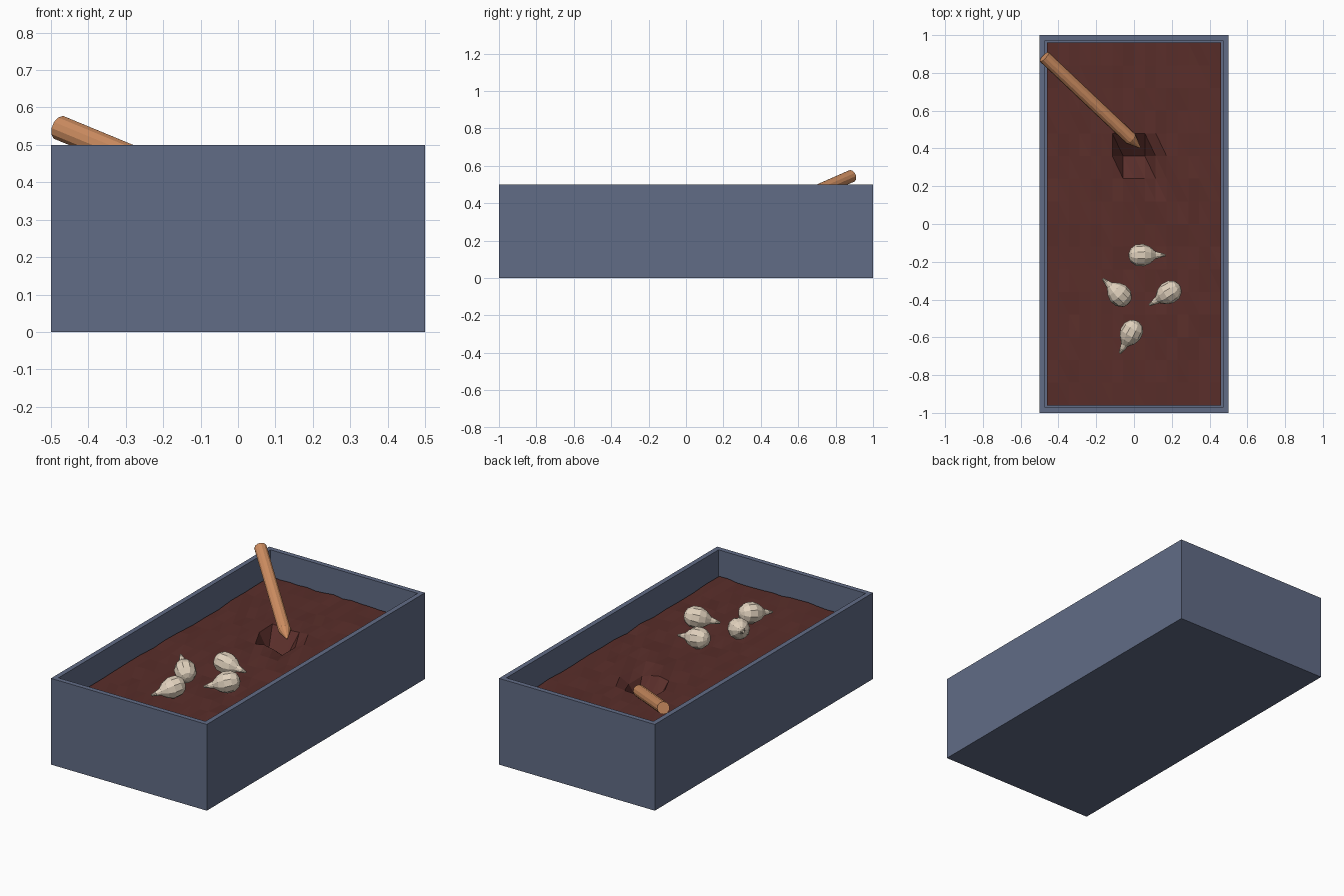
import bpy, bmesh, math, random
from mathutils import Vector

if "Cube" in bpy.data.objects:
    bpy.data.objects.remove(bpy.data.objects["Cube"])

random.seed(4)


def material(name, rgb):
    m = bpy.data.materials.new(name)
    m.diffuse_color = (*rgb, 1)
    m.use_nodes = True
    m.node_tree.nodes["Principled BSDF"].inputs["Base Color"].default_value = m.diffuse_color
    return m


def add_object(name, bm, mat):
    bmesh.ops.recalc_face_normals(bm, faces=bm.faces)
    me = bpy.data.meshes.new(name)
    bm.to_mesh(me)
    bm.free()
    me.materials.append(mat)
    ob = bpy.data.objects.new(name, me)
    bpy.context.collection.objects.link(ob)
    return ob


def lathe(name, profile, sides, base, tip, mat):
    """Spin (distance, radius) rings around local z, then aim from base to tip."""
    bm = bmesh.new()
    rings = []
    for t, r in profile:
        rings.append([bm.verts.new((r * math.cos(2 * math.pi * i / sides),
                                    r * math.sin(2 * math.pi * i / sides), t))
                      for i in range(sides)])
    for a, b in zip(rings, rings[1:]):
        for i in range(sides):
            j = (i + 1) % sides
            bm.faces.new((a[i], a[j], b[j], b[i]))
    bm.faces.new(rings[0][::-1])
    bm.faces.new(rings[-1])
    ob = add_object(name, bm, mat)
    ob.location = base
    ob.rotation_mode = 'QUATERNION'
    ob.rotation_quaternion = (Vector(tip) - Vector(base)).to_track_quat('Z', 'Y')
    return ob


blue = material("box_blue", (0.12, 0.15, 0.24))
brown = material("soil_brown", (0.10, 0.027, 0.023))
wood = material("wood", (0.62, 0.27, 0.12))
cream = material("bulb_cream", (0.75, 0.64, 0.51))

# Planter box: block with the top inset and sunk
bm = bmesh.new()
bmesh.ops.create_cube(bm, size=1)
for v in bm.verts:
    v.co = (v.co.x, v.co.y * 2, (v.co.z + 0.5) * 0.5)
top = max(bm.faces, key=lambda f: f.calc_center_median().z)
bmesh.ops.inset_region(bm, faces=[top], thickness=0.04)
floor = bmesh.ops.extrude_discrete_faces(bm, faces=[top])["faces"][0]
bmesh.ops.translate(bm, verts=floor.verts, vec=(0, 0, -0.46))
add_object("planter_box", bm, blue)

# Soil: 16 x 16 uneven triangulated grid with a planting hole
N = 16
bm = bmesh.new()
grid = []
for j in range(N + 1):
    row = []
    for i in range(N + 1):
        z = 0.35 + random.uniform(-0.006, 0.006)
        if j == 11 and i in (7, 8, 9):
            z = 0.25
        elif i == 10 and j in (10, 11):
            z = 0.325
        row.append(bm.verts.new((-0.46 + 0.92 * i / N, -0.96 + 1.92 * j / N, z)))
    grid.append(row)
for j in range(N):
    for i in range(N):
        a, b = grid[j][i], grid[j][i + 1]
        c, d = grid[j + 1][i + 1], grid[j + 1][i]
        bm.faces.new((a, b, d))
        bm.faces.new((b, c, d))
add_object("soil", bm, brown)

# Pointed wooden planting stick leaning in the hole
base, tip = Vector((-0.475, 0.885, 0.545)), Vector((0.032, 0.405, 0.335))
length = (tip - base).length
lathe("planting_stick", [(0, 0.034), (length - 0.07, 0.034), (length, 0.004)],
      12, base, tip, wood)

# Bulbs: distance is measured from the middle of the body towards the tip
bulb = [(-0.068, 0.012), (-0.058, 0.036), (-0.03, 0.056), (0.01, 0.059),
        (0.045, 0.045), (0.075, 0.02), (0.1, 0.013), (0.127, 0.006)]
placements = [((0.04, -0.165, 0.413), (0.165, -0.165, 0.395)),
              ((-0.077, -0.374, 0.418), (-0.165, -0.29, 0.455)),
              ((0.185, -0.363, 0.418), (0.08, -0.43, 0.388)),
              ((-0.015, -0.575, 0.416), (-0.075, -0.685, 0.395))]
for n, (body, end) in enumerate(placements, 1):
    lathe(f"bulb_{n}", bulb, 10, body, end, cream)
